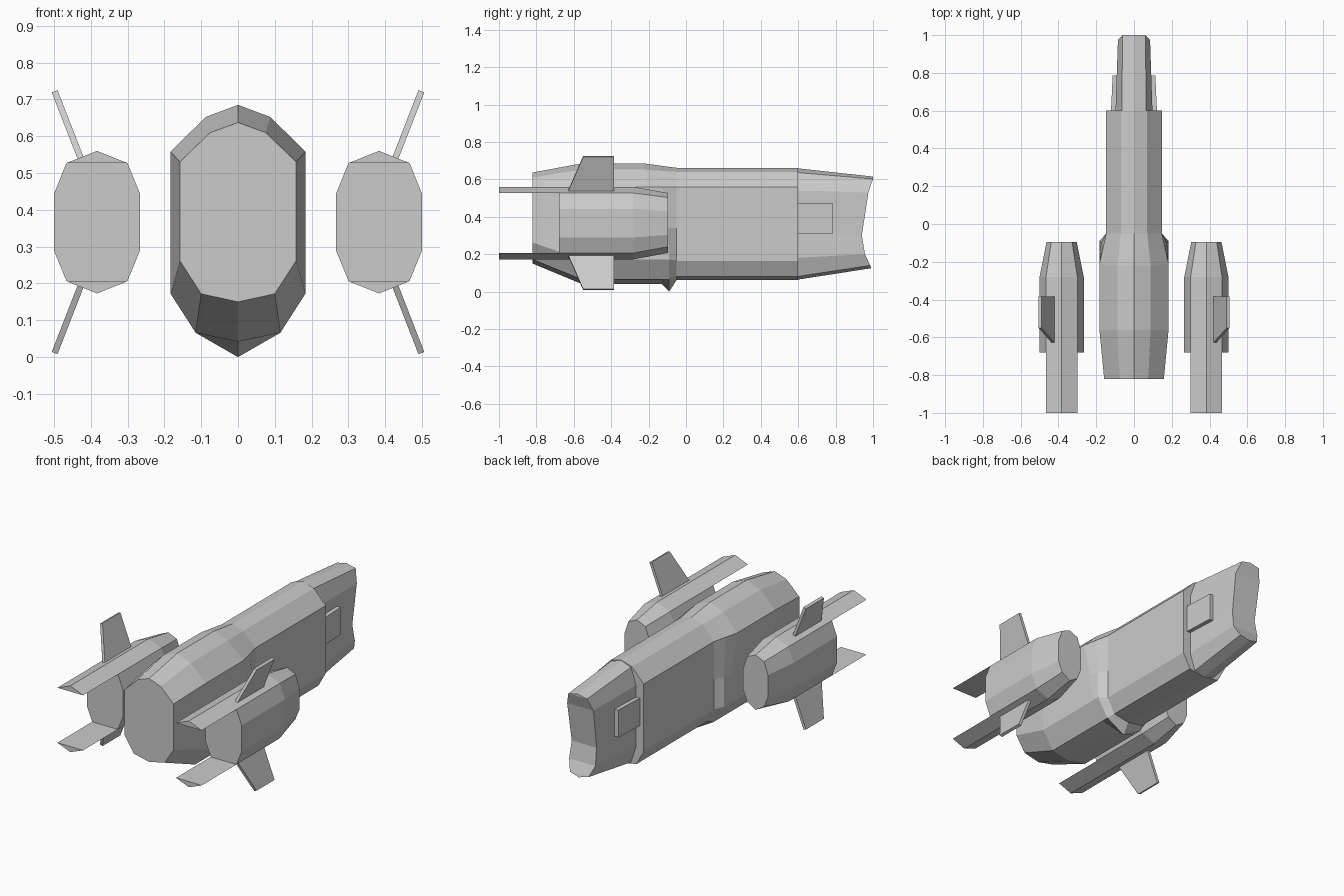
import bpy, bmesh
from mathutils import Vector

if "Cube" in bpy.data.objects:
    bpy.data.objects.remove(bpy.data.objects["Cube"])


def make(name, verts, faces):
    me = bpy.data.meshes.new(name)
    me.from_pydata(verts, [], faces)
    bm = bmesh.new()
    bm.from_mesh(me)
    bmesh.ops.remove_doubles(bm, verts=bm.verts, dist=1e-5)
    bmesh.ops.recalc_face_normals(bm, faces=bm.faces)
    bm.to_mesh(me)
    bm.free()
    ob = bpy.data.objects.new(name, me)
    bpy.context.collection.objects.link(ob)
    return ob


def loft(name, stations, cx=0.0):
    """Skin mirrored half sections (x, y, z listed top to bottom); caps are strips."""
    n = len(stations[0])
    verts, faces = [], []
    for st in stations:
        verts += [(cx + x, y, z) for x, y, z in st]
        verts += [(cx - x, y, z) for x, y, z in st]
    for s in range(len(stations)):
        a = s * 2 * n
        for i in range(n - 1):
            if s < len(stations) - 1:
                b = a + 2 * n
                for o in (0, n):
                    faces.append((a + o + i, a + o + i + 1, b + o + i + 1, b + o + i))
            if s in (0, len(stations) - 1):
                r = (a + i, a + i + 1, a + n + i + 1, a + n + i)
                if i == 0:
                    r = (r[0], r[1], r[2])
                elif i == n - 2:
                    r = (r[0], r[1], r[3])
                faces.append(r)
    return make(name, verts, faces)


def flat(y, pts):
    return [(x, y, z) for x, z in pts]


# Main hull, front to rear, with a slanted shoulder and pointed keel
wide = [(0, .685), (.088, .652), (.183, .558), (.183, .34), (.183, .172), (.115, .066), (0, .042)]
slim = [(0, .662), (.07, .64), (.147, .56), (.147, .34), (.147, .165), (.1, .08), (0, .062)]
nose = [(0, .637), (.075, .61), (.158, .53), (.158, .36), (.158, .262), (.1, .172), (0, .15)]
shoulder = [(x, y, z) for (x, z), y in zip(wide, (-.22, -.22, -.21, -.16, -.13, -.13, -.13))]
flare = [(0, -.135, .673), (.079, -.135, .646), (.165, -.13, .559), (.175, -.1, .34),
         (.183, -.09, .172), (.115, -.09, .066), (0, -.09, 0)]
loft("main_hull", [flat(-.82, nose), flat(-.56, wide), shoulder, flare,
                   flat(-.05, slim), flat(.6, slim)])

# Narrow tail with a concave end
tail = [(0, .66), (.065, .637), (.098, .54), (.098, .34), (.098, .18), (.065, .08), (0, .063)]
tail_end = [(0, 1, .615), (.06, 1, .602), (.085, .975, .53), (.08, .94, .3),
            (.085, .957, .2), (.06, .985, .14), (0, .99, .125)]
loft("tail", [flat(.59, tail), tail_end])

# Engine pods with roof bars and fins
pod = [(0, .56), (.083, .527), (.117, .443), (.117, .29), (.083, .207), (0, .173)]
pod_end = [(0, .527), (.055, .503), (.08, .43), (.08, .303), (.055, .24), (0, .207)]
MID = .3665
for side, label in ((1, "right"), (-1, "left")):
    cx = .383 * side
    loft(label + "_engine_pod", [flat(-.68, pod), flat(-.28, pod), flat(-.095, pod_end)], cx)

    # Raised side panel on the tail
    pts = [(x * side, y, z) for y, xo in ((.59, .122), (.785, .113))
           for x in (.07, xo) for z in (.31, .47)]
    make(label + "_tail_panel", pts, [(0, 1, 3, 2), (4, 5, 7, 6), (0, 1, 5, 4),
                                      (2, 3, 7, 6), (0, 2, 6, 4), (1, 3, 7, 5)])

    for v, where in ((1, "upper"), (-1, "lower")):
        bar = [(cx + x, y, MID + v * h) for y in (-1, -.3)
               for x, h in ((-.083, .1605), (0, .1935), (.083, .1605))]
        make(f"{label}_{where}_bar", bar, [(0, 1, 2), (3, 4, 5), (0, 1, 4, 3),
                                           (1, 2, 5, 4), (0, 2, 5, 3)])
        # Swept fin leaning outward
        outline = [(.409, -.65, .493), (.409, -.385, .493), (.498, -.385, .722), (.498, -.55, .722)]
        half = Vector((.0079, 0, -.003))
        fin = []
        for k in (1, -1):
            for p in outline:
                q = Vector(p) + half * k
                fin.append((q.x * side, q.y, MID + v * (q.z - MID)))
        make(f"{label}_{where}_fin", fin, [(0, 1, 2, 3), (4, 5, 6, 7)] +
             [(i, (i + 1) % 4, (i + 1) % 4 + 4, i + 4) for i in range(4)])
